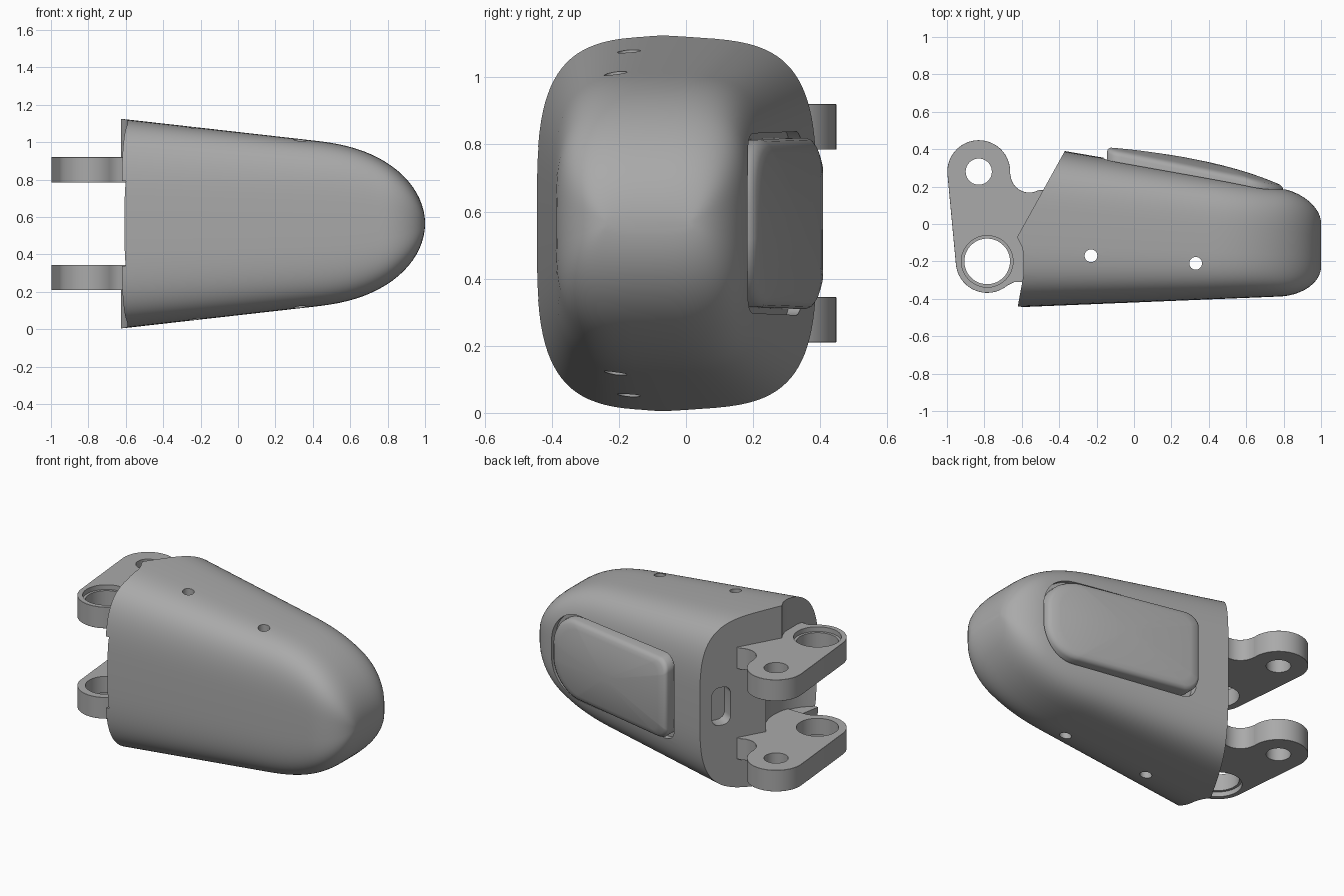
import bpy, bmesh, math
from math import sin, cos, pi, radians
from mathutils import Matrix

cube = bpy.data.objects.get("Cube")
if cube:
    bpy.data.objects.remove(cube, do_unlink=True)

MID = 0.565          # height of the symmetry plane

grey = bpy.data.materials.new("plain_grey")
grey.use_nodes = True
grey.diffuse_color = (0.4, 0.4, 0.4, 1)
grey.node_tree.nodes["Principled BSDF"].inputs["Base Color"].default_value = (0.4, 0.4, 0.4, 1)


def loft(name, rings):
    """Skin a list of equal-length point rings and cap both ends."""
    bm = bmesh.new()
    rows = [[bm.verts.new(p) for p in ring] for ring in rings]
    n = len(rows[0])
    for a, b in zip(rows, rows[1:]):
        for i in range(n):
            j = (i + 1) % n
            bm.faces.new((a[i], a[j], b[j], b[i]))
    bm.faces.new(rows[0])
    bm.faces.new(rows[-1])
    bmesh.ops.recalc_face_normals(bm, faces=bm.faces)
    mesh = bpy.data.meshes.new(name)
    bm.to_mesh(mesh)
    bm.free()
    mesh.materials.append(grey)
    ob = bpy.data.objects.new(name, mesh)
    bpy.context.collection.objects.link(ob)
    return ob


def arc(cx, cy, r, start, end, n=24):
    angles = [radians(start + (end - start) * i / n) for i in range(n + 1)]
    return [(cx + r * cos(a), cy + r * sin(a)) for a in angles]


def prism(name, pts, lo, hi):
    return loft(name, [[(x, y, z) for x, y in pts] for z in (lo, hi)])


def cylinder(cx, cy, r, lo=-1, hi=2, n=48):
    return prism("cutter", arc(cx, cy, r, 0, 360, n)[:-1], lo, hi)


def apply_modifier(ob, kind, **settings):
    mod = ob.modifiers.new(kind, kind)
    for key, value in settings.items():
        setattr(mod, key, value)
    bpy.context.view_layer.objects.active = ob
    bpy.ops.object.modifier_apply(modifier=mod.name)


def cut(ob, cutter):
    apply_modifier(ob, 'BOOLEAN', operation='DIFFERENCE', solver='EXACT', object=cutter)
    bpy.data.objects.remove(cutter, do_unlink=True)


def smooth(ob, angle=30):
    bpy.ops.object.select_all(action='DESELECT')
    ob.select_set(True)
    bpy.context.view_layer.objects.active = ob
    bpy.ops.object.shade_smooth_by_angle(angle=radians(angle))


# --- Shell: rounded-square sections shrinking to a blunt tip ---
def back_y(x):
    return 0.39 - 0.172 * (x + 0.37)


def shell_ring(x, n=96):
    t = max(0, (x - 0.78) / 0.22)
    fall = 1 - math.sqrt(max(0, 1 - t * t))
    y0 = -0.445 + 0.041 * (x + 0.62) + 0.15 * fall
    y1 = back_y(x) - 0.15 * fall
    s = max(0, (x - 0.4) / 0.6)
    half = (0.56 - 0.113 * (x + 0.62)) * math.sqrt(1 - s ** 2.6)
    power = 2 / 3.7
    ring = []
    for i in range(n):
        a = 2 * pi * i / n
        c, d = cos(a), sin(a)
        u = math.copysign(abs(c) ** power, c)
        v = math.copysign(abs(d) ** power, d)
        ring.append((x, (y0 + y1) / 2 + u * (y1 - y0) / 2, MID + v * half))
    return ring


stations = [-0.8 + 0.1 * i for i in range(13)]
stations += [0.4 + 0.5995 * sin(pi / 2 * i / 20) for i in range(1, 21)]
shell = loft("shell", [shell_ring(x) for x in stations])

# Slanted open end with a shallow hollow at the front
cut(shell, prism("cutter", [(-1.5, 0.7), (-0.198, 0.7), (-0.625, -0.07), (-0.6, -0.12),
                            (-0.59, -0.16), (-0.59, -0.27), (-0.625, -0.46), (-0.625, -0.7),
                            (-1.5, -0.7)], -1, 2))
# Round clearance between the lugs
cut(shell, cylinder(-0.78, -0.2, 0.3, 0.338, 0.792))
# Through pin holes
for x, y in ((-0.23, -0.17), (0.33, -0.21)):
    cut(shell, cylinder(x, y, 0.034, n=32))


# Rounded slots in the end face
def slot(x, y, turn, width, height, depth):
    r = width * 0.4
    a, b = width / 2 - r, height / 2 - r
    pts = []
    for k, (sx, sz) in enumerate(((1, 1), (-1, 1), (-1, -1), (1, -1))):
        pts += arc(sx * a, sz * b, r, 90 * k, 90 * k + 90, 6)
    ob = loft("cutter", [[(d, p, q) for p, q in pts] for d in (-depth, depth)])
    ob.data.transform(Matrix.Translation((x, y, MID)) @ Matrix.Rotation(radians(turn), 4, 'Z'))
    return ob


cut(shell, slot(-0.437, 0.27, -29, 0.12, 0.24, 0.08))
cut(shell, slot(-0.55, -0.36, 0, 0.09, 0.24, 0.1))


# --- Fingertip pad set in a groove on the back ---
def pad_outline():
    pts = []
    corners = ((0.6, 0.05, 0.2), (-0.07, 0.18, 0.075))
    for k, (cx, cz, r) in enumerate((corners[0], corners[1])):
        pts += arc(cx, cz, r, 90 * k, 90 * k + 90, 12)
    return pts + [(x, -z) for x, z in reversed(pts)]


OUTLINE = pad_outline()
CX = 0.33


def pad_ring(scale, grow, lift):
    ring = []
    for x, z in OUTLINE:
        fx = 1 + grow / 0.47
        fz = 1 + grow / 0.25
        x, z = CX + (x - CX) * scale * fx, z * scale * fz
        ring.append((x, back_y(x) + lift(x, z), MID + z))
    return ring


def dome(x, z):
    return 0.078 * (1 - (abs(x - 0.1) / 0.75) ** 3) - 0.035 * (z / 0.25) ** 2


cut(shell, loft("cutter", [pad_ring(1, 0.018, lambda x, z: -0.045),
                           pad_ring(1, 0.018, lambda x, z: 0.2)]))
smooth(shell)

rings = [pad_ring(1, 0, lambda x, z: -0.06),
         pad_ring(1, 0, lambda x, z: dome(x, z) - 0.022),
         pad_ring(1, -0.006, lambda x, z: dome(x, z) - 0.008),
         pad_ring(1, -0.02, dome)]
rings += [pad_ring(1 - 0.1 * i, -0.02, dome) for i in range(1, 10)]
smooth(loft("tip_pad", rings), 50)

# --- Two hinge lugs, mirrored about the middle ---
lug_outline = (arc(-0.83, 0.28, 0.168, 186, -5, 36)
               + arc(-0.56, 0.268, 0.1, 180, 300, 16)
               + [(-0.42, 0.18), (-0.42, -0.31), (-0.64, -0.31)]
               + arc(-0.785, -0.2, 0.168, -50, -174, 28))
for name, side in (("upper_lug", 1), ("lower_lug", -1)):
    lo, hi = sorted((MID + side * 0.22, MID + side * 0.355))
    lug = prism(name, lug_outline, lo, hi)
    apply_modifier(lug, 'BEVEL', width=0.012, segments=1, limit_method='ANGLE',
                   angle_limit=radians(60))
    cut(lug, cylinder(-0.83, 0.28, 0.07, n=40))
    cut(lug, cylinder(-0.785, -0.2, 0.122))
    # Shallow counterbore on the outer face
    face = MID + side * 0.355
    cut(lug, cylinder(-0.785, -0.2, 0.138, *sorted((face - side * 0.03, face + side * 0.1))))
    smooth(lug)
